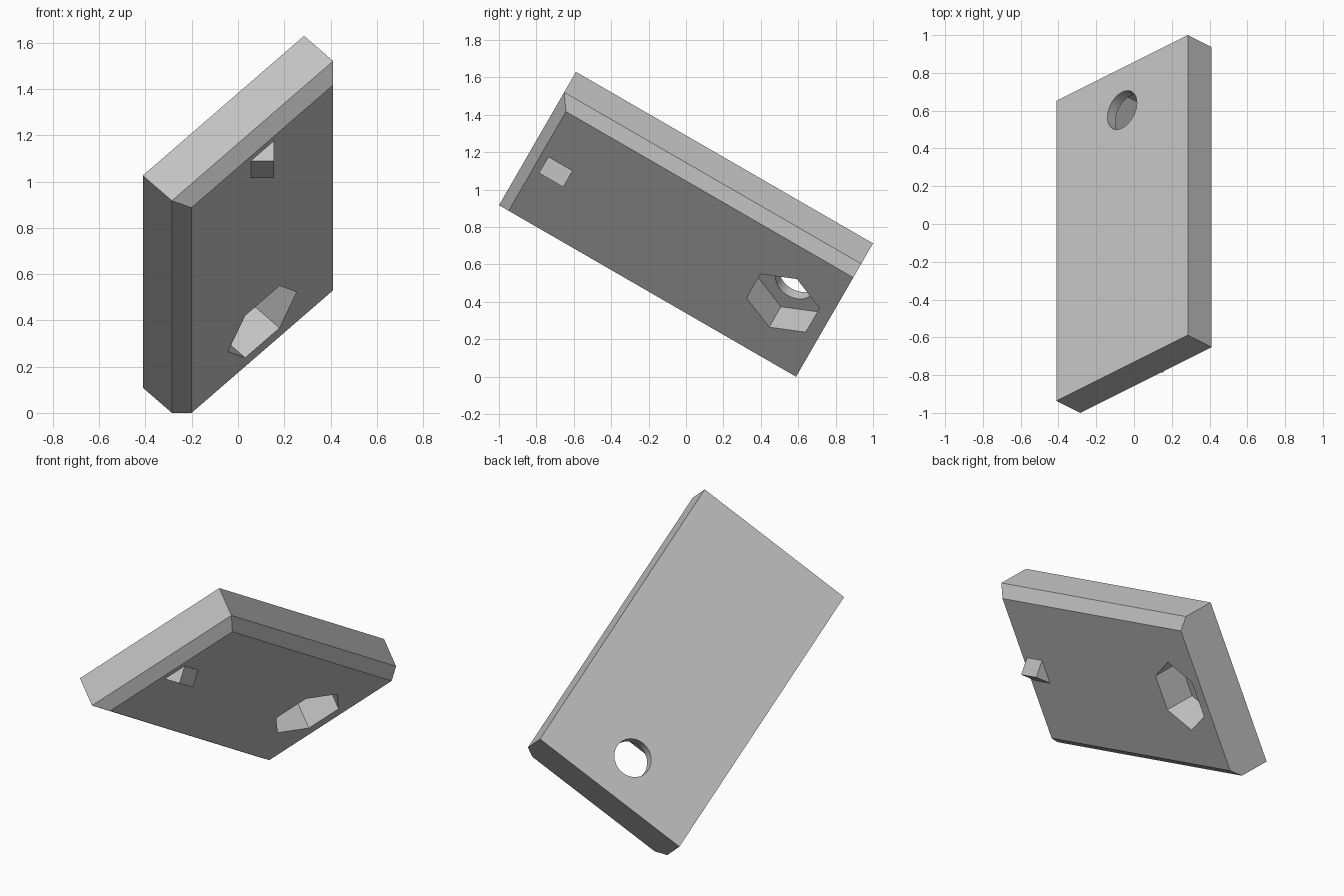
import bpy, bmesh
from math import radians, pi
from mathutils import Matrix, Vector

if "Cube" in bpy.data.objects:
    bpy.data.objects.remove(bpy.data.objects["Cube"])

WIDTH, LENGTH, THICK, CHAMFER = 0.986, 1.834, 0.238, 0.06
HOLE_Y = 0.66      # centre of the hole along the plate
BASE = -THICK / 2  # underside of the plate
TILT = Matrix.Rotation(radians(-30), 4, 'X') @ Matrix.Rotation(radians(-45), 4, 'Y')

grey = bpy.data.materials.new("plain_grey")
grey.use_nodes = True
grey.diffuse_color = (0.55, 0.55, 0.55, 1)
grey.node_tree.nodes["Principled BSDF"].inputs["Base Color"].default_value = grey.diffuse_color


def make_object(name, bm):
    mesh = bpy.data.meshes.new(name)
    bm.to_mesh(mesh)
    bm.free()
    obj = bpy.data.objects.new(name, mesh)
    bpy.context.collection.objects.link(obj)
    mesh.materials.append(grey)
    return obj


def box(size, centre, turn=Matrix()):
    bm = bmesh.new()
    matrix = Matrix.Translation(centre) @ turn @ Matrix.Diagonal((*size, 1))
    bmesh.ops.create_cube(bm, size=1, matrix=matrix)
    return bm


def prism(name, sides, radius, bottom, top):
    bm = bmesh.new()
    place = Matrix.Translation((0, HOLE_Y, (bottom + top) / 2))
    # a corner of the prism points across the plate
    turn = Matrix.Rotation(pi / 2, 4, 'Z')
    bmesh.ops.create_cone(bm, cap_ends=True, segments=sides, radius1=radius,
                          radius2=radius, depth=top - bottom, matrix=place @ turn)
    return make_object(name, bm)


# Plate with three chamfered edges on the underside
bm = box((WIDTH, LENGTH, THICK), (0, 0, 0))
edges = []
for e in bm.edges:
    mid = (e.verts[0].co + e.verts[1].co) / 2
    if mid.z < BASE + 0.01 and mid.y < LENGTH / 4:
        edges.append(e)
bmesh.ops.bevel(bm, geom=edges, offset=CHAMFER, segments=1, affect='EDGES')
plate = make_object("plate", bm)

# Round through-hole and hexagonal pocket
cutters = [prism("round_cutter", 48, 0.11, -THICK, THICK),
           prism("hexagon_cutter", 6, 0.21, -THICK, THICK / 2 - CHAMFER)]
bpy.context.view_layer.objects.active = plate
for cutter in cutters:
    cutter.hide_render = True
    mod = plate.modifiers.new("cut", 'BOOLEAN')
    mod.operation = 'DIFFERENCE'
    mod.solver = 'EXACT'
    mod.object = cutter
    bpy.ops.object.modifier_apply(modifier=mod.name)
    bpy.data.objects.remove(cutter)

# Ridge-shaped nub, half sunk into the underside
nub = make_object("locating_nub", box((0.1, 0.15, 0.1), (0, -0.743, BASE),
                                      Matrix.Rotation(radians(45), 4, 'Y')))

# Tilt the parts, centre them and stand them on the ground
parts = [plate, nub]
for obj in parts:
    obj.data.transform(TILT)
corners = [v.co for v in plate.data.vertices]
low = Vector([min(c[i] for c in corners) for i in range(3)])
high = Vector([max(c[i] for c in corners) for i in range(3)])
shift = -(low + high) / 2
shift.z = -low.z
for obj in parts:
    obj.data.transform(Matrix.Translation(shift))

bpy.ops.object.select_all(action='DESELECT')
plate.select_set(True)
bpy.ops.object.shade_smooth_by_angle(angle=radians(30))
